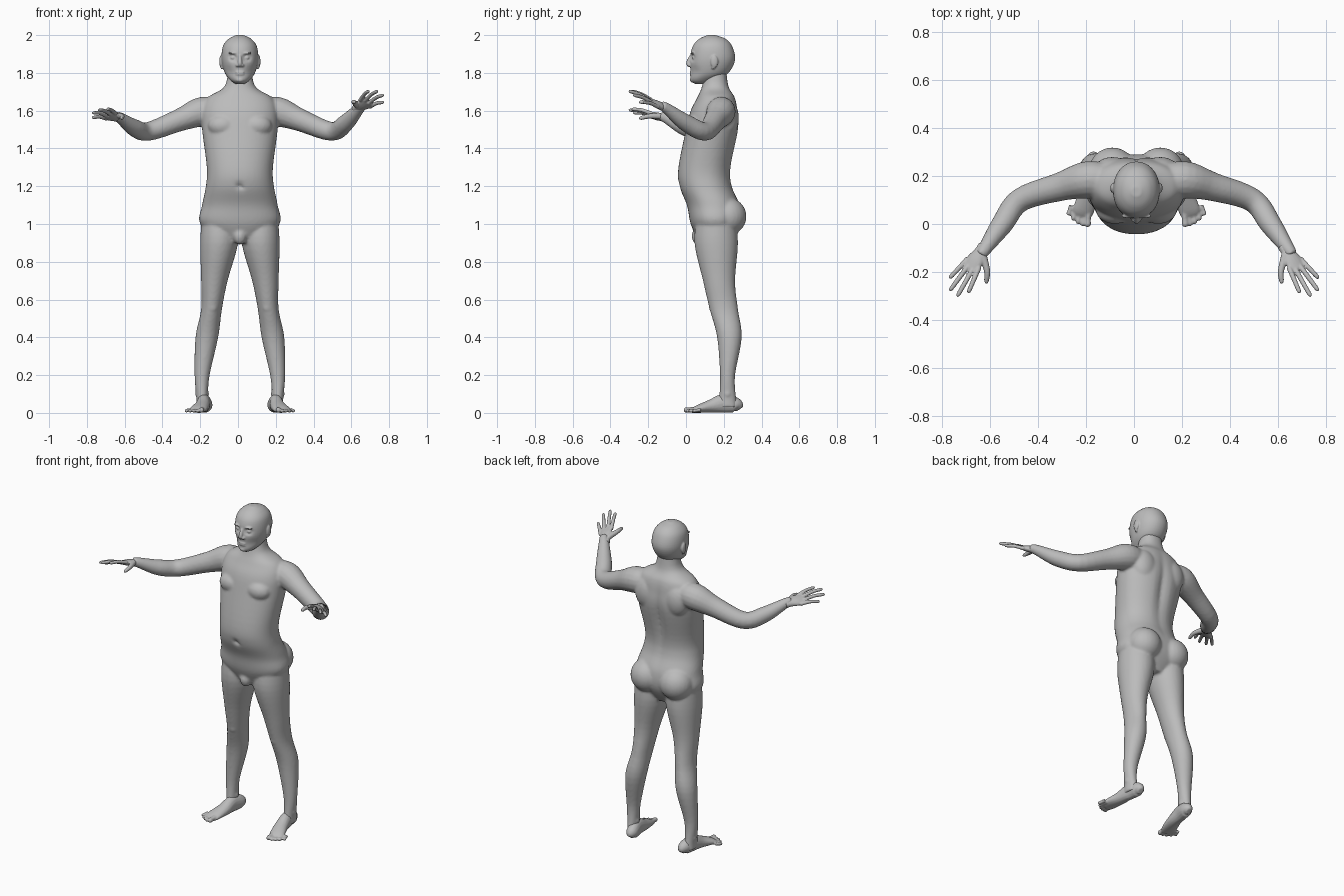
import bpy, bmesh, math
from mathutils import Vector, Matrix

default_cube = bpy.data.objects.get("Cube")
if default_cube:
    bpy.data.objects.remove(default_cube, do_unlink=True)

SIDES = {"right": -1, "left": 1}
GREY = (0.5, 0.5, 0.5, 1)
skin = bpy.data.materials.new("plain_grey")
skin.use_nodes = True
skin.diffuse_color = GREY
skin.node_tree.nodes["Principled BSDF"].inputs["Base Color"].default_value = GREY


def smooth_rows(rows, steps=5):
    """Pass a smooth spline through the section rows."""
    rows = [Vector(row) for row in rows]
    padded = [rows[0], *rows, rows[-1]]
    result = []
    for before, start, end, after in zip(padded, padded[1:], padded[2:], padded[3:]):
        leave, arrive = (end - before) / 2, (after - start) / 2
        for step in range(steps):
            t = step / steps
            ease = t * t * (3 - 2 * t)
            result.append(start.lerp(end, ease) + leave * t * (1 - t) ** 2 - arrive * t * t * (1 - t))
    return result + [rows[-1]]


def skin_rings(bm, rings):
    """Bridge closed rings of points and cap both ends."""
    loops = [[bm.verts.new(point) for point in ring] for ring in rings]
    for lower, upper in zip(loops, loops[1:]):
        for i in range(len(lower)):
            bm.faces.new((lower[i - 1], lower[i], upper[i], upper[i - 1]))
    bm.faces.new(loops[0])
    bm.faces.new(loops[-1])


def round_ring(count, power=2.0):
    angles = [math.tau * i / count for i in range(count)]

    def bulge(value):
        return math.copysign(abs(value) ** (2 / power), value)
    return [(bulge(math.cos(a)), bulge(math.sin(a))) for a in angles]


def stack(bm, rows, power=2.0):
    """Level sections: height, x centre, half width, y centre, half depth."""
    skin_rings(bm, [[(x + u * width, y + v * depth, z) for u, v in round_ring(48, power)]
                    for z, x, width, y, depth in smooth_rows(rows)])


def tube(bm, rows, across, count=16):
    """Sections square to a path: x, y, z, half width, half height."""
    rows = smooth_rows(rows)
    path = [Vector(row[:3]) for row in rows]
    across = Vector(across)
    rings = []
    for i, row in enumerate(rows):
        along = (path[min(i + 1, len(path) - 1)] - path[max(i - 1, 0)]).normalized()
        side = (across - along * along.dot(across)).normalized()
        rise = along.cross(side)
        rings.append([path[i] + side * (u * row[3]) + rise * (v * row[4]) for u, v in round_ring(count)])
    skin_rings(bm, rings)


def rod(bm, points, radii, across, flat=1.0):
    tube(bm, [(*point, r, r * flat) for point, r in zip(points, radii)], across)


def ball(bm, centre, size):
    place = Matrix.Translation(centre) @ Matrix.Diagonal((*size, 1))
    bmesh.ops.create_uvsphere(bm, u_segments=24, v_segments=16, radius=1, matrix=place)


def pair(bm, centre, size):
    for side in SIDES.values():
        ball(bm, (side * centre[0], *centre[1:]), size)


def push(bm, centre, size, depth):
    """Softly move the surface round a centre along y."""
    for vert in bm.verts:
        reach = sum(((p - c) / s) ** 2 for p, c, s in zip(vert.co, centre, size))
        vert.co.y += depth * math.exp(-reach)


def finish(bm, name, voxel, passes, shift=0.01):
    """Fuse the overlapping forms into one smooth skin."""
    bmesh.ops.recalc_face_normals(bm, faces=bm.faces)
    mesh = bpy.data.meshes.new(name)
    bm.to_mesh(mesh)
    bm.free()
    mesh.materials.append(skin)
    mesh.shade_smooth()
    part = bpy.data.objects.new(name, mesh)
    part.location.x = shift
    bpy.context.collection.objects.link(part)
    fuse = part.modifiers.new("fuse", 'REMESH')
    fuse.mode = 'VOXEL'
    fuse.voxel_size = voxel
    fuse.use_smooth_shade = True
    soften = part.modifiers.new("soften", 'SMOOTH')
    soften.iterations = passes


# Torso and neck
body = bmesh.new()
stack(body, [(1.85, 0, .06, .16, .05), (1.73, 0, .08, .155, .07), (1.67, 0, .17, .16, .1),
             (1.6, 0, .2, .15, .125), (1.5, 0, .2, .14, .14), (1.3, 0, .175, .1, .14),
             (1.2, 0, .18, .105, .14), (1.1, 0, .2, .145, .14), (1, 0, .21, .155, .13),
             (.9, 0, .09, .15, .08)], power=2.2)
push(body, (0, .28, 1.4), (.03, .06, .2), -.02)    # spine
push(body, (0, -.04, 1.2), (.015, .03, .015), .02)  # navel
pair(body, (.09, .06, 1.52), (.08, .06, .06))       # chest
pair(body, (.1, .22, 1.04), (.1, .1, .1))           # buttocks
pair(body, (.1, .22, 1.56), (.08, .06, .1))         # shoulder blades
ball(body, (0, .065, .935), (.035, .035, .045))

# Legs, knees and ankles
for side in SIDES.values():
    stack(body, [(z, side * x, width, y, depth) for z, x, width, y, depth in (
        (1.05, .11, .09, .16, .1), (.9, .11, .1, .16, .115), (.7, .135, .07, .175, .085),
        (.55, .15, .055, .2, .075), (.4, .175, .06, .23, .065), (.2, .2, .04, .22, .04),
        (.08, .2, .03, .22, .045), (.03, .2, .03, .22, .05))])
pair(body, (.145, .15, .565), (.03, .03, .04))
pair(body, (.2, .22, .1), (.04, .02, .02))


def arm_point(side, x, y, z):
    """Mirror a point; the left forearm is raised more the further it reaches."""
    lift = max(0, 0.1 - y) / 4 if side > 0 else 0
    return Vector((side * x, y, z + lift))


# Arms from shoulder through elbow to wrist
arm_line = [(.09, .18, 1.6), (.2, .185, 1.595), (.32, .155, 1.55), (.485, .1, 1.49),
            (.56, 0, 1.51), (.63, -.1, 1.56), (.65, -.13, 1.57)]
for side in SIDES.values():
    rod(body, [arm_point(side, *p) for p in arm_line], (.06, .078, .06, .05, .046, .03, .025), (0, 0, 1))
finish(body, "body", .008, 5)

# Hands: fingers fan out from the wrist, index first
for name, side in SIDES.items():
    hand = bmesh.new()
    wrist = arm_point(side, *arm_line[-2])

    def fan(degrees, reach, height):
        angle = math.radians(degrees)
        x, y = .635 + reach * math.sin(angle), -.1 - reach * math.cos(angle)
        return arm_point(side, x, y, height)

    tips = [fan(17 + 10 * i, .23 - .017 * (i - 1.4) ** 2, 1.61 - .005 * i * i) for i in range(4)]
    middle = sum(tips, Vector()) / 4
    across = tips[3] - tips[0]
    palm = [wrist.lerp(middle, t) for t in (-.05, .1, .3, .5)]
    tube(hand, [(*p, w, h) for p, w, h in zip(palm, (.027, .027, .038, .036), (.022, .02, .018, .01))], across)
    for tip in tips:
        base = wrist.lerp(middle, .42) + (tip - middle) * .6
        knuckle = base.lerp(tip, .5) + Vector((0, 0, .006))
        rod(hand, (base, knuckle, base.lerp(tip, .9), tip), (.011, .01, .009, .004), across)
    thumb = fan(-8, .15, 1.56)
    root = wrist.lerp(middle, .12) - across * .15
    bend = root.lerp(thumb, .5) - across * .12
    rod(hand, (root, bend, root.lerp(thumb, .9), thumb), (.017, .013, .01, .005), across)
    finish(hand, name + "_hand", .004, 2, shift=0)

# Feet: flat sole from heel to ball, then toes
for name, side in SIDES.items():
    foot = bmesh.new()
    tube(foot, [(side * x, y, height, width, height) for x, y, width, height in (
        (.18, .285, .015, .02), (.18, .265, .035, .04), (.19, .2, .035, .05), (.2, .13, .04, .035),
        (.22, .06, .045, .02), (.23, .03, .035, .01))], (1, 0, 0))
    for i in range(5):
        radius = .01 if i else .014
        tip = Vector((side * (.205 + .02 * i), .003 * i * i - .012, radius))
        base = Vector((side * (.2 + .018 * i), .05 + .007 * i, radius + .006))
        rod(foot, (base, base.lerp(tip, .5), base.lerp(tip, .85), tip),
            [radius * k for k in (1, .9, 1, .5)], (1, 0, 0))
    finish(foot, name + "_foot", .005, 2)

# Head
head = bmesh.new()
stack(head, [(2, 0, .02, .135, .02), (1.98, 0, .06, .14, .07), (1.94, 0, .09, .14, .105),
             (1.87, 0, .097, .14, .12), (1.8, 0, .08, .125, .1), (1.76, 0, .05, .09, .065),
             (1.74, 0, .02, .08, .03)], power=2.1)
for side in SIDES.values():
    push(head, (side * .036, .03, 1.88), (.02, .04, .015), .02)  # eye sockets
    push(head, (side * .06, .05, 1.81), (.03, .04, .025), .006)  # cheeks

# Face and ears
pair(head, (.036, .046, 1.88), (.015, .014, .01))    # eyes
pair(head, (.036, .034, 1.905), (.028, .01, .006))   # brows
pair(head, (.013, .02, 1.84), (.009, .012, .008))    # nostrils
pair(head, (.1, .15, 1.86), (.009, .02, .033))       # ears
pair(head, (.095, .145, 1.83), (.008, .01, .012))    # ear lobes
rod(head, ((0, .035, 1.9), (0, .02, 1.875), (0, .012, 1.85), (0, .02, 1.835)), (.008, .01, .012, .008), (1, 0, 0))
for height in (1.793, 1.804):
    ball(head, (0, .028, height), (.024, .009, .006))  # lips
ball(head, (0, .036, 1.763), (.022, .016, .014))       # chin
finish(head, "head", .0045, 2)
